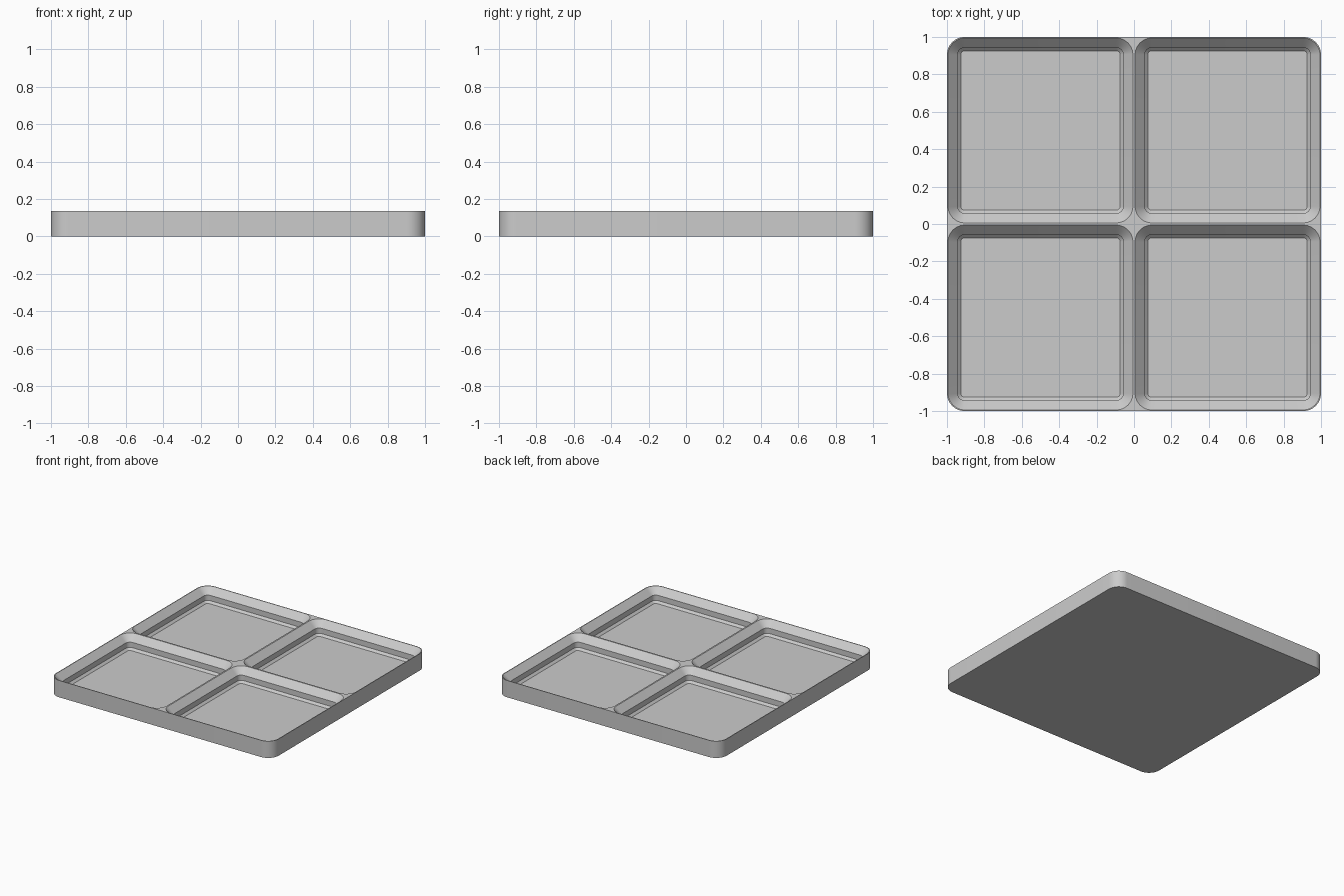
import bpy, bmesh, math

if "Cube" in bpy.data.objects:
    bpy.data.objects.remove(bpy.data.objects["Cube"], do_unlink=True)

HEIGHT = 0.136
FLOOR = 0.025
LIP = 0.006

grey = bpy.data.materials.new("plain grey")
grey.use_nodes = True
colour = (0.6, 0.6, 0.6, 1)
grey.diffuse_color = colour
grey.node_tree.nodes["Principled BSDF"].inputs["Base Color"].default_value = colour


def rounded_square(bm, cx, cy, half, radius, z, steps=12):
    """Ring of vertices around a square with rounded corners."""
    ring = []
    for corner in range(4):
        for i in range(steps + 1):
            a = math.pi / 2 * (corner + i / steps)
            mid = math.pi / 2 * (corner + 0.5)
            sx = math.copysign(half - radius, math.cos(mid))
            sy = math.copysign(half - radius, math.sin(mid))
            ring.append(bm.verts.new((cx + sx + radius * math.cos(a),
                                      cy + sy + radius * math.sin(a), z)))
    return ring


def loft(bm, cx, cy, sections):
    """Closed solid through (half width, corner radius, height) sections."""
    rings = [rounded_square(bm, cx, cy, *s) for s in sections]
    for low, high in zip(rings, rings[1:]):
        for i in range(len(low)):
            j = (i + 1) % len(low)
            bm.faces.new((low[i], low[j], high[j], high[i]))
    bm.faces.new(rings[0][::-1])
    bm.faces.new(rings[-1])


def make_object(name, bm):
    mesh = bpy.data.meshes.new(name)
    bm.to_mesh(mesh)
    bm.free()
    mesh.materials.append(grey)
    obj = bpy.data.objects.new(name, mesh)
    bpy.context.collection.objects.link(obj)
    return obj


# Solid tray block
bm = bmesh.new()
loft(bm, 0, 0, [(1, 0.095, 0), (1, 0.095, HEIGHT)])
tray = make_object("tray", bm)

# Four stepped pockets: lower chamfer, upright wall, upper chamfer
top, middle, bottom = 0.5 - LIP, 0.443, 0.426
above = 0.02
pocket = [(bottom, 0.021, FLOOR),
          (middle, 0.038, FLOOR + 0.017),
          (middle, 0.038, HEIGHT - (top - middle)),
          (top, 0.089, HEIGHT),
          (top, 0.089, HEIGHT + above)]
bm = bmesh.new()
for x in (-0.5, 0.5):
    for y in (-0.5, 0.5):
        loft(bm, x, y, pocket)
cutter = make_object("pocket_cutter", bm)
cutter.hide_render = True

# Cut the pockets out and smooth the rounded corners
cut = tray.modifiers.new("pockets", 'BOOLEAN')
cut.operation = 'DIFFERENCE'
cut.solver = 'EXACT'
cut.object = cutter
bpy.ops.object.select_all(action='DESELECT')
tray.select_set(True)
bpy.context.view_layer.objects.active = tray
bpy.ops.object.modifier_apply(modifier=cut.name)
bpy.data.objects.remove(cutter, do_unlink=True)
bpy.ops.object.shade_smooth_by_angle(angle=math.radians(30))
